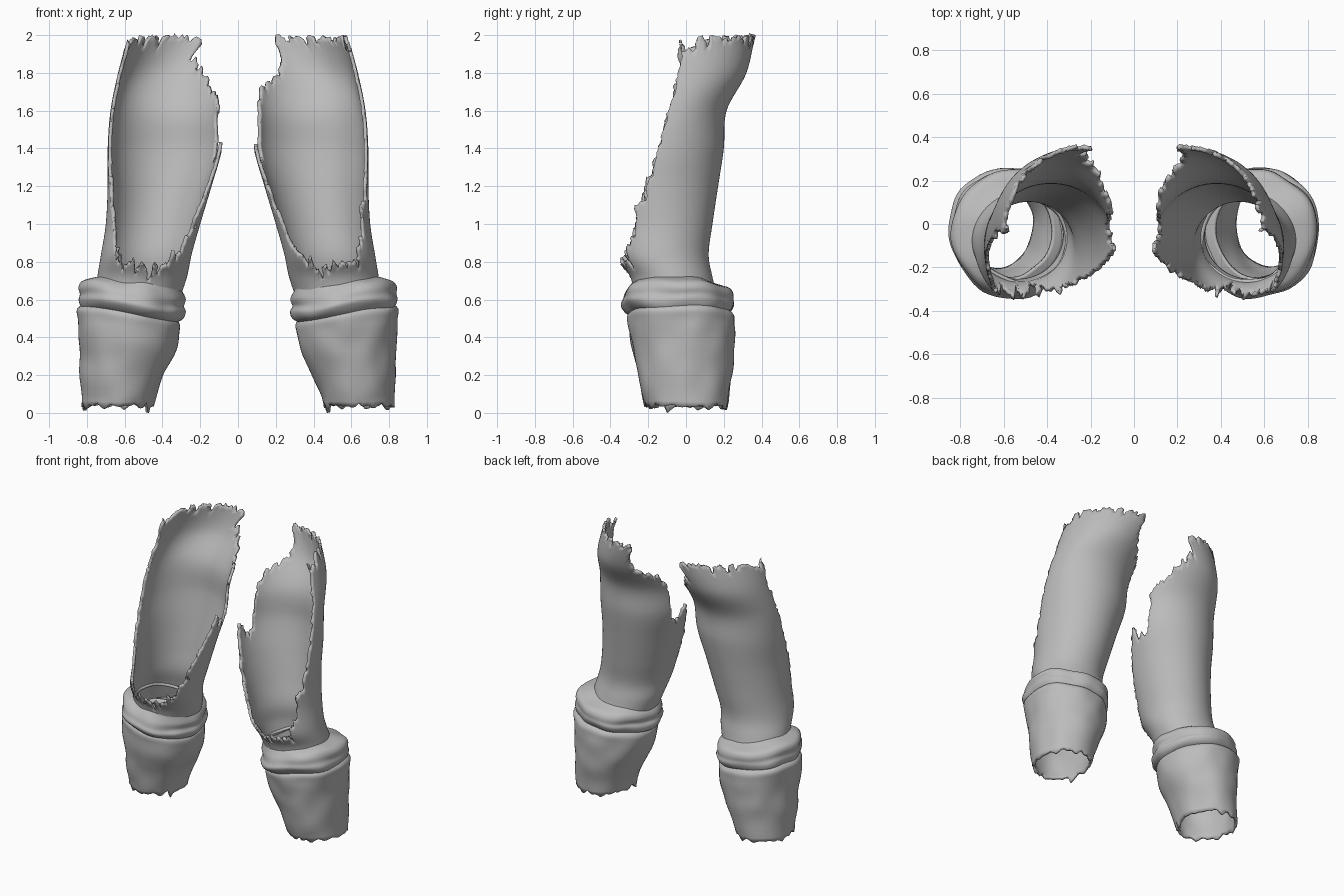
import bpy, bmesh, math, random
from mathutils import Vector, noise

cube = bpy.data.objects.get("Cube")
if cube:
    bpy.data.objects.remove(cube)

grey = bpy.data.materials.new("worn grey")
grey.use_nodes = True
grey.diffuse_color = (0.5, 0.5, 0.5, 1)
grey.node_tree.nodes["Principled BSDF"].inputs["Base Color"].default_value = (0.5, 0.5, 0.5, 1)

# Cross-sections: height, inner x, outer x, front y, back y
SHIN = [(.6, .31, .76, -.27, .17), (.72, .27, .745, -.295, .14), (.84, .245, .725, -.37, .12),
        (1.0, .2, .70, -.39, .14), (1.2, .14, .69, -.42, .17), (1.4, .085, .69, -.39, .20),
        (1.6, .075, .675, -.32, .215), (1.8, .03, .635, -.30, .32), (2.0, -.14, .58, -.34, .365)]
ROLL = [(.50, .36, .79, -.26, .20), (.53, .295, .83, -.315, .24), (.57, .28, .84, -.345, .255),
        (.60, .295, .83, -.335, .25), (.635, .285, .835, -.325, .245), (.665, .29, .82, -.305, .225),
        (.685, .30, .77, -.285, .17), (.70, .30, .72, -.27, .12)]
CUFF = [(.035, .45, .83, -.215, .22), (.2, .40, .835, -.255, .24), (.35, .335, .84, -.285, .255),
        (.46, .31, .85, -.305, .26), (.52, .31, .85, -.305, .255), (.555, .37, .79, -.25, .20)]
# Torn rim of the shin: angle from the front towards the outside, height
RIM = [(0, .77), (20, .79), (35, .79), (50, .92), (62, 1.05), (77, 1.25), (81, 1.5), (80, 1.8),
       (82, 1.99), (85, 1.9), (94, 1.93), (100, 1.98), (186, 1.99), (191, 1.87), (207, 1.79),
       (225, 1.73), (244, 1.65), (248, 1.36), (264, 1.33), (276, 1.44), (282, 1.22), (296, 1.05),
       (306, .88), (330, .79), (350, .73), (360, .77)]


def section(rows, t):
    """Smooth blend through the rows, t from 0 to 1."""
    f = t * (len(rows) - 1)
    i = min(int(f), len(rows) - 2)
    u = f - i
    a, b, c, d = (rows[max(0, min(len(rows) - 1, i + k))] for k in (-1, 0, 1, 2))
    return [q + u * (r - p + u * (2*p - 5*q + 4*r - s + u * (3*(q - r) + s - p))) / 2
            for p, q, r, s in zip(a, b, c, d)]


def rim_height(deg):
    deg %= 360
    for (a, za), (b, zb) in zip(RIM, RIM[1:]):
        if a <= deg <= b:
            return za + (zb - za) * (deg - a) / (b - a)


def loft(name, rows, side, cols, steps, tilt=0, wrinkle=0, shape=None):
    bm = bmesh.new()
    rings = []
    for j in range(steps + 1):
        z, x0, x1, y0, y1 = section(rows, j / steps)
        ring = []
        for i in range(cols):
            a = math.tau * i / cols
            out = Vector((math.sin(a), -math.cos(a), 0))
            p = Vector(((x0 + x1) / 2 + out.x * (x1 - x0) / 2,
                        (y0 + y1) / 2 + out.y * (y1 - y0) / 2, z))
            p.z += tilt * min(1, z / .5) * out.x
            p += out * wrinkle * noise.noise(p * 7 + Vector((side * 5, 0, 0)))
            p.z += wrinkle * noise.noise(p * 5)
            ring.append(bm.verts.new((p.x * side, p.y, p.z)))
        rings.append(ring)
    for low, high in zip(rings, rings[1:]):
        for i in range(cols):
            k = (i + 1) % cols
            bm.faces.new((low[i], low[k], high[k], high[i]))
    if shape:
        shape(bm, rings)
    if side < 0:
        bmesh.ops.reverse_faces(bm, faces=bm.faces[:])
    mesh = bpy.data.meshes.new(name)
    bm.to_mesh(mesh)
    bm.free()
    mesh.materials.append(grey)
    ob = bpy.data.objects.new(name, mesh)
    bpy.context.collection.objects.link(ob)
    wall = ob.modifiers.new("wall", "SOLIDIFY")
    wall.thickness = .018
    wall.offset = -1
    bpy.ops.object.select_all(action='DESELECT')
    ob.select_set(True)
    bpy.context.view_layer.objects.active = ob
    bpy.ops.object.shade_smooth_by_angle(angle=math.radians(40))


def tear_shin(bm, rings):
    """Open the front and leave a ragged rim."""
    cols = len(rings[0])
    phase = random.uniform(1, 50)
    lift = [.08 * noise.noise(Vector((i * .37 + phase, 0, 0))) for i in range(cols)]
    swing = [6 * noise.noise(Vector((0, j * .45 + phase, 0))) for j in range(len(rings))]
    doomed = []
    for n, f in enumerate(bm.faces):
        j, i = divmod(n, cols)
        top = rim_height((i + .5) * 360 / cols + swing[j]) + lift[i]
        if f.calc_center_median().z > top:
            doomed.append(f)
    bmesh.ops.delete(bm, geom=doomed, context='FACES')
    edge = [v for v in bm.verts if v.is_boundary and v.co.z > .7]
    moved = {}
    for v in edge:
        near = [e.other_vert(v).co for e in v.link_edges if e.is_boundary]
        mid = sum(near, Vector()) / len(near)
        moved[v] = v.co.lerp(mid, .6)
    for v, co in moved.items():
        v.co = co
        v.co.z = min(2, co.z + random.uniform(-.008, .008))
        v.co.y += random.uniform(-.006, .006)


def fray_hem(bm, rings):
    """Uneven lower edge with one long tatter."""
    phase = random.uniform(1, 50)
    for i, v in enumerate(rings[0]):
        v.co.z = max(.008, v.co.z + .03 * noise.noise(Vector((i * .4 + phase, 0, 0))))
    rings[0][len(rings[0]) * 5 // 6].co.z = 0


for side, word in ((1, "left"), (-1, "right")):
    random.seed(11 + side)
    loft(word + "_shin_shell", SHIN, side, 168, 64, shape=tear_shin)
    loft(word + "_rolled_band", ROLL, side, 64, 24, tilt=.035, wrinkle=.018)
    loft(word + "_ankle_cuff", CUFF, side, 64, 24, tilt=.04, wrinkle=.012, shape=fray_hem)
